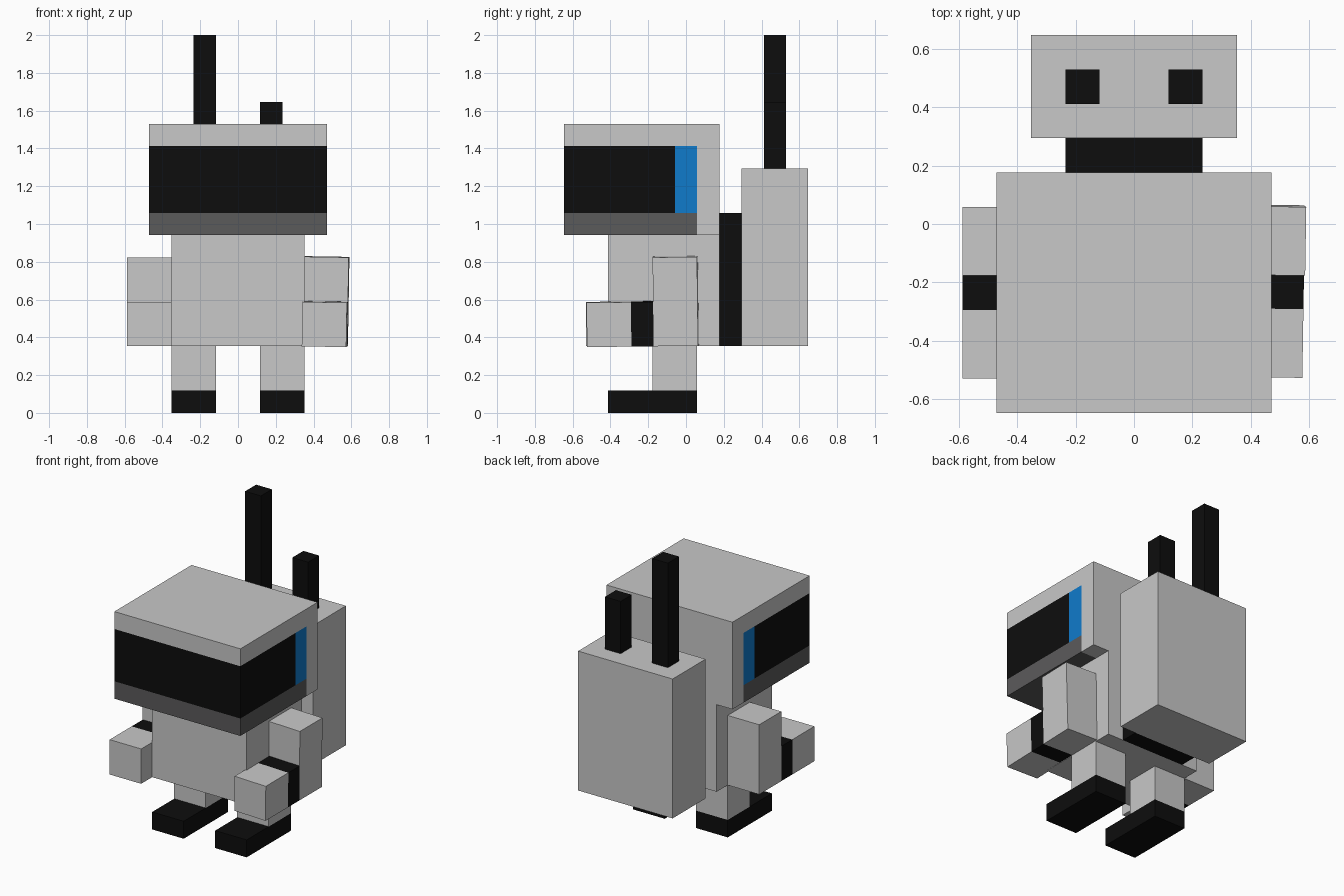
import bpy, bmesh
from math import radians
from mathutils import Matrix, Vector, Euler

if "Cube" in bpy.data.objects:
    bpy.data.objects.remove(bpy.data.objects["Cube"])

U = 2 / 17  # one block of the design grid


def material(name, rgb):
    m = bpy.data.materials.new(name)
    m.diffuse_color = (*rgb, 1)
    m.use_nodes = True
    m.node_tree.nodes["Principled BSDF"].inputs["Base Color"].default_value = m.diffuse_color
    return m


GREY = material("light grey", (0.58, 0.58, 0.58))
DARK = material("dark grey", (0.105, 0.103, 0.105))
BLACK = material("black", (0.004, 0.004, 0.004))
BLUE = material("blue", (0.005, 0.198, 0.597))


def box(name, x, y, z, mats, cuts=(), rule=None):
    """Box from (min, max) ranges in blocks; cuts are (axis, position) planes."""
    lo, hi = Vector((x[0], y[0], z[0])), Vector((x[1], y[1], z[1]))
    bm = bmesh.new()
    bmesh.ops.create_cube(bm, size=1, matrix=Matrix.Translation((lo + hi) / 2)
                          @ Matrix.Diagonal((*(hi - lo), 1)))
    for axis, pos in cuts:
        no = Vector((0, 0, 0))
        no[axis] = 1
        bmesh.ops.bisect_plane(bm, geom=bm.verts[:] + bm.edges[:] + bm.faces[:],
                               plane_co=no * pos, plane_no=no)
    if rule:
        for f in bm.faces:
            f.material_index = rule(f.calc_center_median())
    bmesh.ops.scale(bm, vec=(U, U, U), verts=bm.verts)
    me = bpy.data.meshes.new(name)
    bm.to_mesh(me)
    bm.free()
    for m in mats:
        me.materials.append(m)
    ob = bpy.data.objects.new(name, me)
    bpy.context.collection.objects.link(ob)
    return ob


# Head: grey shell, dark chin, black wraparound visor ending in blue strips
def head_colour(c):
    if c.y > 0.5 or c.z > 12:
        return 0
    if c.z < 9:
        return 1
    return 3 if c.y > -0.5 else 2


box("head", (-4, 4), (-5.5, 1.5), (8, 13), [GREY, DARK, BLACK, BLUE],
    [(1, -0.5), (1, 0.5), (2, 9), (2, 12)], head_colour)

# Body, backpack and antennas
box("body", (-3, 3), (-3.5, 1.5), (3, 8), [GREY])
box("backpack_mount", (-2, 2), (1.5, 2.5), (3, 9), [BLACK])
box("backpack", (-3, 3), (2.5, 5.5), (3, 11), [GREY])
box("long_antenna", (-2, -1), (3.5, 4.5), (11, 17), [BLACK])
box("short_antenna", (1, 2), (3.5, 4.5), (11, 14), [BLACK])

# The arm on +x is very slightly turned about its shoulder
pivot = Vector((3, -0.5, 7)) * U
tilt = (Matrix.Translation(pivot + Vector((0, 0.003, 0.005)))
        @ Euler((radians(0.7), radians(1), radians(-0.9))).to_matrix().to_4x4()
        @ Matrix.Translation(-pivot))

for side, s in (("left", -1), ("right", 1)):
    def span(a, b):
        return sorted((s * a, s * b))

    # Legs and feet
    box(side + "_leg", span(1, 3), (-1.5, 0.5), (1, 3), [GREY])
    box(side + "_foot", span(1, 3), (-3.5, 0.5), (0, 1), [BLACK])
    # Arms
    arm = [box(side + "_upper_arm", span(3, 5), (-1.5, 0.5), (3, 7), [GREY]),
           box(side + "_wrist", span(3, 5), (-2.5, -1.5), (3, 5), [BLACK]),
           box(side + "_hand", span(3, 5), (-4.5, -2.5), (3, 5), [GREY])]
    if s > 0:
        for part in arm:
            part.data.transform(tilt)
